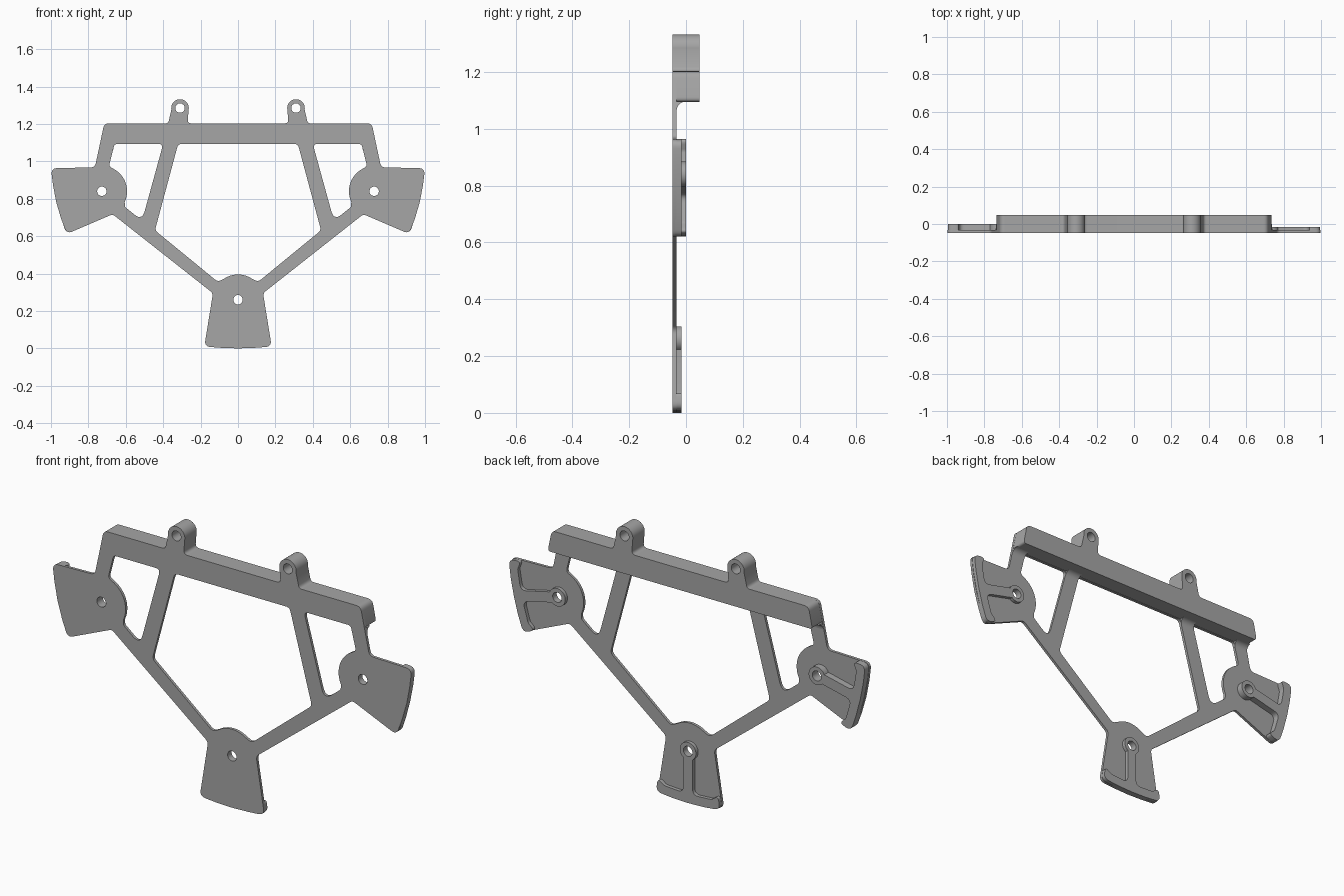
import bpy, bmesh, math
from mathutils import Matrix, Vector

cube = bpy.data.objects.get("Cube")
if cube:
    bpy.data.objects.remove(cube, do_unlink=True)

grey = bpy.data.materials.new("plain_grey")
grey.use_nodes = True
grey.diffuse_color = (0.38, 0.38, 0.38, 1)
grey.node_tree.nodes["Principled BSDF"].inputs["Base Color"].default_value = grey.diffuse_color

FRONT, BACK, PLATE_BACK = -0.047, 0.047, -0.033
HOLE = 0.025
HUB = 0.135


def arc(cx, cz, r, start, end, n):
    """Points on an arc, angles in degrees, as unrounded corners."""
    angles = [math.radians(start + (end - start) * i / n) for i in range(n + 1)]
    return [(cx + r * math.cos(a), cz + r * math.sin(a), 0) for a in angles]


def circle(cx, cz, r):
    return arc(cx, cz, r, 0, 352.5, 47)


def mirrored(half):
    """Closes a right-hand half outline with its mirror image."""
    return half + [(-x, z, r) for x, z, r in reversed(half) if abs(x) > 1e-4]


def flipped(points):
    return [(-x, z, r) for x, z, r in points]


def rounded(corners, steps=7):
    """Replaces each (x, z, radius) corner with a smooth bend."""
    out = []
    for i, (x, z, r) in enumerate(corners):
        p = Vector((x, z))
        if r == 0:
            out.append(p)
            continue
        a = Vector(corners[i - 1][:2]) - p
        b = Vector(corners[(i + 1) % len(corners)][:2]) - p
        t = min(r / math.tan(a.angle(b) / 2), 0.48 * a.length, 0.48 * b.length)
        a, b = p + a.normalized() * t, p + b.normalized() * t
        for k in range(steps + 1):
            u = k / steps
            out.append(a * (1 - u) ** 2 + p * 2 * u * (1 - u) + b * u * u)
    return out


def finish(name, mesh):
    mesh.materials.clear()
    mesh.materials.append(grey)
    obj = bpy.data.objects.new(name, mesh)
    bpy.context.collection.objects.link(obj)
    bpy.ops.object.select_all(action="DESELECT")
    obj.select_set(True)
    bpy.context.view_layer.objects.active = obj
    bpy.ops.object.shade_smooth_by_angle(angle=math.radians(30))


def slab(name, loops, y0, y1, place=Matrix()):
    """Extrudes an outline with holes between two depths."""
    curve = bpy.data.curves.new(name, "CURVE")
    curve.dimensions = "2D"
    curve.fill_mode = "BOTH"
    curve.extrude = (y1 - y0) / 2
    for loop in loops:
        pts = rounded(loop)
        spline = curve.splines.new("POLY")
        spline.points.add(len(pts) - 1)
        for sp, p in zip(spline.points, pts):
            sp.co = (p.x, p.y, 0, 1)
        spline.use_cyclic_u = True
    temp = bpy.data.objects.new(name + "_outline", curve)
    bpy.context.collection.objects.link(temp)
    bpy.context.view_layer.update()
    mesh = bpy.data.meshes.new_from_object(temp.evaluated_get(bpy.context.evaluated_depsgraph_get()))
    bpy.data.objects.remove(temp, do_unlink=True)
    mesh.transform(place @ Matrix.Translation((0, (y0 + y1) / 2, 0)) @ Matrix.Rotation(math.pi / 2, 4, "X"))
    bm = bmesh.new()
    bm.from_mesh(mesh)
    bmesh.ops.remove_doubles(bm, verts=bm.verts, dist=1e-5)
    bmesh.ops.recalc_face_normals(bm, faces=bm.faces)
    bm.to_mesh(mesh)
    bm.free()
    finish(name, mesh)


# Thin front frame with three fan-shaped pads
side_hub, low_hub = (0.728, 0.84), (0, 0.26)
outline = mirrored([
    (0, 1.203, 0), (0.715, 1.203, 0.03), (0.765, 0.968, 0.03), (1.0, 0.963, 0.03),
    (0.989, 0.872, 0), (0.972, 0.783, 0), (0.947, 0.697, 0), (0.915, 0.612, 0.03),
    (0.67, 0.717, 0.025), (0.134, 0.295, 0.03), (0.18, 0.01, 0.03), (0.09, 0.003, 0), (0, 0, 0)])
centre_window = mirrored(
    [(0, 1.093, 0), (0.32, 1.093, 0.025), (0.444, 0.631, 0.03), (0.108, 0.356, 0.03)]
    + arc(*low_hub, HUB, 58, 90, 5))
side_window = ([(0.66, 1.093, 0.02), (0.4, 1.093, 0.02), (0.513, 0.682, 0.035), (0.605, 0.757, 0.02)]
               + arc(*side_hub, HUB, 205, 122, 14)
               + [(0.69, 0.974, 0.02)])
slab("frame_plate",
     [outline, centre_window, side_window, flipped(side_window), circle(*low_hub, HOLE),
      circle(*side_hub, HOLE), circle(-side_hub[0], side_hub[1], HOLE)],
     FRONT, PLATE_BACK)

# Deep top bar with two mounting lugs
lug = (0.31, 1.285)
bar = mirrored(
    [(0, 1.203, 0), (0.27, 1.203, 0.02)] + arc(*lug, 0.047, 180, -10, 20)
    + [(0.373, 1.203, 0.02), (0.715, 1.203, 0.03), (0.737, 1.095, 0.015), (0, 1.095, 0)])
slab("top_bar", [bar, circle(*lug, HOLE), circle(-lug[0], lug[1], HOLE)], FRONT, BACK)


# Concave fillets where legs and struts meet the bar
def fillet(name, x0, x1, slope, side):
    r, top = 0.032, 1.096
    profile = [(PLATE_BACK - 0.005, top), (PLATE_BACK - 0.005, top - r)]
    for i in range(7):
        a = math.pi / 2 * i / 6
        profile.append((PLATE_BACK + r * (1 - math.cos(a)), top - r + r * math.sin(a)))
    bm = bmesh.new()
    ends = [[bm.verts.new((side * (x + slope * (z - top)), y, z)) for y, z in profile] for x in (x0, x1)]
    for end in ends:
        bm.faces.new(end)
    for i in range(len(profile)):
        bm.faces.new((ends[0][i - 1], ends[0][i], ends[1][i], ends[1][i - 1]))
    bmesh.ops.recalc_face_normals(bm, faces=bm.faces)
    mesh = bpy.data.meshes.new(name)
    bm.to_mesh(mesh)
    bm.free()
    finish(name, mesh)


for label, side in (("left", 1), ("right", -1)):
    fillet(label + "_leg_fillet", 0.66, 0.737, -0.215, side)
    fillet(label + "_strut_fillet", 0.32, 0.4, -0.26, side)


# Raised rim, stem and screw boss on the back of each pad
def pad_rib(name, hub, reach, degrees, depth):
    half = [(0, -reach, 0), (0.09, 0.003 - reach, 0), (0.178, 0.012 - reach, 0.03),
            (0.168, 0.078 - reach, 0.018), (0.13, 0.052 - reach, 0.025),
            (0.026, 0.046 - reach, 0.03)] + arc(0, 0, 0.045, -55, 90, 14)
    place = Matrix.Translation((hub[0], 0, hub[1])) @ Matrix.Rotation(math.radians(-degrees), 4, "Y")
    slab(name, [mirrored(half), circle(0, 0, HOLE)], PLATE_BACK - 0.005, depth, place)


pad_rib("lower_pad_rib", low_hub, 0.26, 0, -0.015)
pad_rib("left_pad_rib", side_hub, 0.248, 77, -0.015)
pad_rib("right_pad_rib", (-side_hub[0], side_hub[1]), 0.248, -77, 0)
